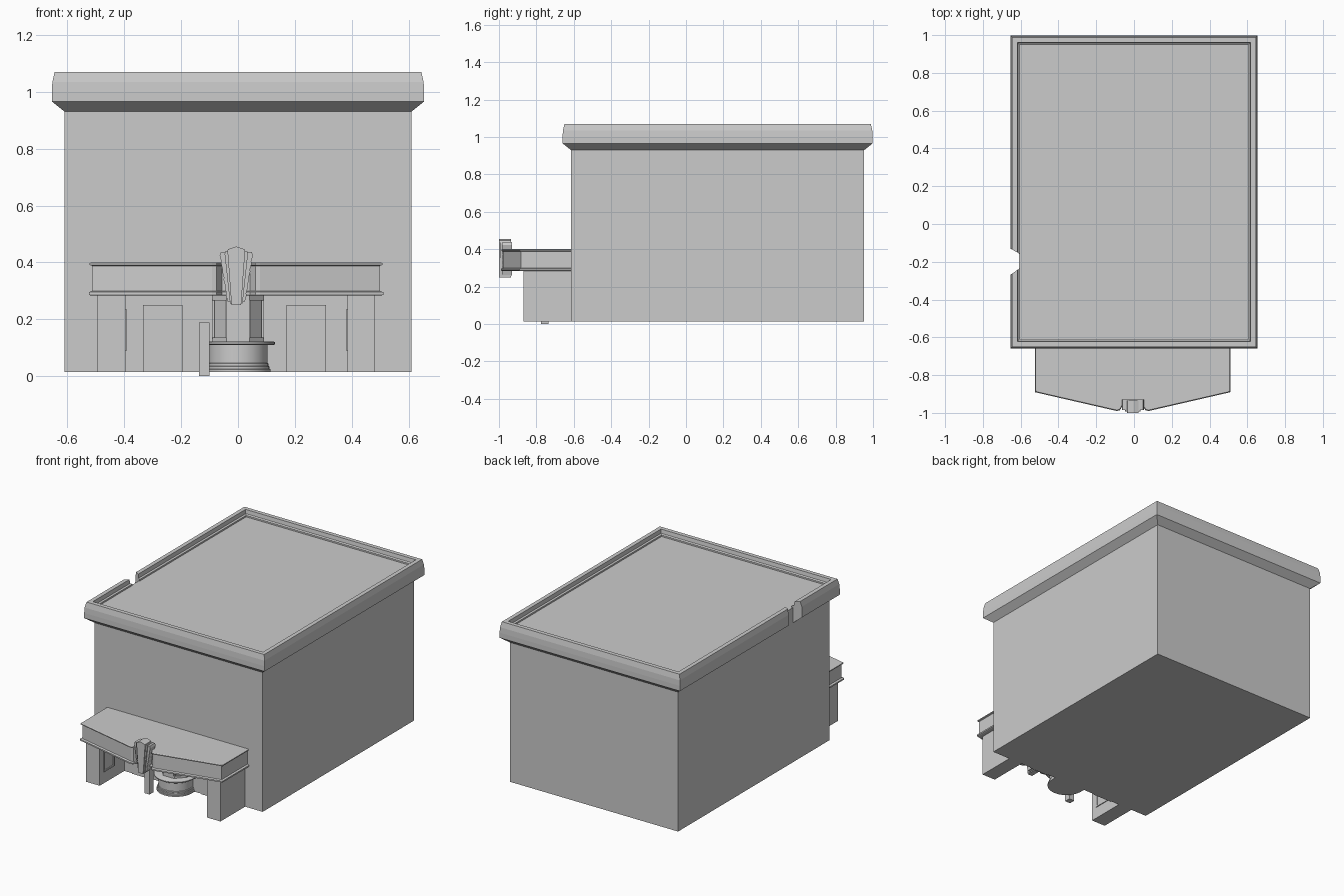
import bpy, bmesh
from math import sin, cos, pi

if "Cube" in bpy.data.objects:
    bpy.data.objects.remove(bpy.data.objects["Cube"])


def loft(name, rings, smooth=False, cap=True):
    """Skin a list of closed rings of 3D points into one solid."""
    bm = bmesh.new()
    vs = [[bm.verts.new(p) for p in r] for r in rings]
    n = len(rings[0])
    for a, b in zip(vs, vs[1:]):
        for i in range(n):
            j = (i + 1) % n
            bm.faces.new((a[i], a[j], b[j], b[i]))
    if cap:
        bm.faces.new(vs[0])
        bm.faces.new(vs[-1])
    bmesh.ops.recalc_face_normals(bm, faces=bm.faces)
    me = bpy.data.meshes.new(name)
    bm.to_mesh(me)
    bm.free()
    ob = bpy.data.objects.new(name, me)
    bpy.context.collection.objects.link(ob)
    if smooth:
        bpy.ops.object.select_all(action='DESELECT')
        ob.select_set(True)
        bpy.context.view_layer.objects.active = ob
        bpy.ops.object.shade_smooth_by_angle(angle=0.6)
    return ob


def box(name, x0, x1, y0, y1, z0, z1):
    base = [(x0, y0), (x1, y0), (x1, y1), (x0, y1)]
    return loft(name, [[(x, y, z) for x, y in base] for z in (z0, z1)])


WALL = -0.615

# main hall, its top is the recessed roof
box("main_hall", -0.61, 0.61, WALL, 0.953, 0.015, 1.03)

# cornice swept round the roof, open at a gap on the left side
profile = [(0, 0.93), (0.045, 0.966), (0.045, 1.0), (0.043, 1.035), (0.035, 1.07),
           (0.008, 1.07), (0.004, 1.045), (-0.006, 1.04), (-0.006, 1.025), (0, 1.025)]
path = [(-0.61, -0.155, -1, 0.55), (-0.61, 0.953, -1, 1), (0.61, 0.953, 1, 1),
        (0.61, WALL, 1, -1), (-0.61, WALL, -1, -1), (-0.61, -0.238, -1, -0.7)]
loft("roof_cornice", [[(x + dx * o, y + dy * o, z) for o, z in profile]
                      for x, y, dx, dy in path])


# marquee canopy with trim bands and a pointed front
def canopy_outline(o):
    half = [(0.506 + o, WALL), (0.506 + o, -0.882 - o * 0.7),
            (0.085, -0.978 - o), (0.068, -0.975 - o), (0.05, -0.945 - o)]
    return half + [(-x, y) for x, y in reversed(half)]


bands = [(0.283, 0.004), (0.286, 0.012), (0.295, 0.012), (0.299, 0.0),
         (0.388, 0.0), (0.391, 0.009), (0.397, 0.009), (0.4, 0.004)]
loft("marquee", [[(x - 0.007, y, z) for x, y in canopy_outline(o)] for z, o in bands])


# sign in the middle of the marquee: stepped wings and a raised centre blade
def upright(name, half, y0, y1, cx=-0.006):
    pts = half + [(-x, z) for x, z in reversed(half)]
    return loft(name, [[(x + cx, y, z) for x, z in pts] for y in (y0, y1)])


wing = []
for i in range(6):
    z = 0.262 + i * 0.028
    w = 0.03 + i * 0.0045
    wing += [(w, z), (w + 0.006, z + 0.022)]
upright("sign_wings", wing + [(0.054, 0.437), (0.03, 0.437)], -0.985, -0.93)
upright("sign_blade", [(0.017, 0.25), (0.031, 0.44), (0.029, 0.446), (0.003, 0.455)],
        -1.0, -0.935)
upright("sign_inner_step", [(0.022, 0.256), (0.041, 0.43), (0.038, 0.44)],
        -0.993, -0.932)

# side piers, poster frames on their inner faces, and doors in the rear wall
for side, x0, x1, inner, s in (("left", -0.495, -0.395, -0.395, 1),
                               ("right", 0.385, 0.482, 0.385, -1)):
    box(side + "_pier", x0, x1, -0.87, WALL, 0.015, 0.29)
    # frame built as four bars
    fx = sorted((inner, inner + s * 0.005))
    for part, y0, y1, z0, z1 in (("bottom", -0.83, -0.72, 0.09, 0.10),
                                 ("top", -0.83, -0.72, 0.225, 0.235),
                                 ("front", -0.83, -0.82, 0.10, 0.225),
                                 ("back", -0.73, -0.72, 0.10, 0.225)):
        box(side + "_poster_frame_" + part, fx[0], fx[1], y0, y1, z0, z1)
for side, x in (("left", -0.335), ("right", 0.17)):
    box(side + "_door", x, x + 0.14, -0.621, WALL, 0.015, 0.25)


# ticket booth: rounded base and counter against the wall
def bow(r, z, n=16):
    arc = [(r * cos(pi + pi * i / n), -0.645 + r * sin(pi + pi * i / n), z)
           for i in range(n + 1)]
    return [(-r, WALL, z)] + arc + [(r, WALL, z)]


base = [(0.115, 0.015), (0.115, 0.024), (0.111, 0.025), (0.111, 0.034),
        (0.107, 0.035), (0.107, 0.044), (0.103, 0.046), (0.103, 0.112)]
loft("booth_base", [bow(r, z) for r, z in base], True)
loft("booth_counter", [bow(r, z) for r, z in
                       ((0.127, 0.11), (0.131, 0.113), (0.131, 0.119), (0.127, 0.121))], True)


# booth upper part: faceted core with frame bands and posts
def facet(k, z):
    half = [(0.09 + k, WALL), (0.09 + k, -0.66 - k), (0.04 + k * 0.4, -0.715 - k)]
    return [(x, y, z) for x, y in half] + [(-x, y, z) for x, y in reversed(half)]


loft("booth_cabin", [facet(-0.006, z) for z in (0.12, 0.285)])
loft("booth_sill", [facet(0.002, z) for z in (0.12, 0.135)])
loft("booth_head", [facet(0.002, z) for z in (0.265, 0.285)])
for s, side in ((-1, "left"), (1, "right")):
    for part, px, py in (("corner", 0.038, -0.711), ("side", 0.087, -0.66)):
        xs = sorted((s * (px - 0.005), s * (px + 0.005)))
        box("booth_%s_%s_post" % (side, part), xs[0], xs[1], py - 0.005, py + 0.005,
            0.13, 0.27)
box("booth_front_panel", -0.04, 0.035, -0.72, -0.70, 0.12, 0.28)

# ticket stand beside the booth
box("ticket_stand", -0.138, -0.1, -0.775, -0.735, 0.0, 0.188)
